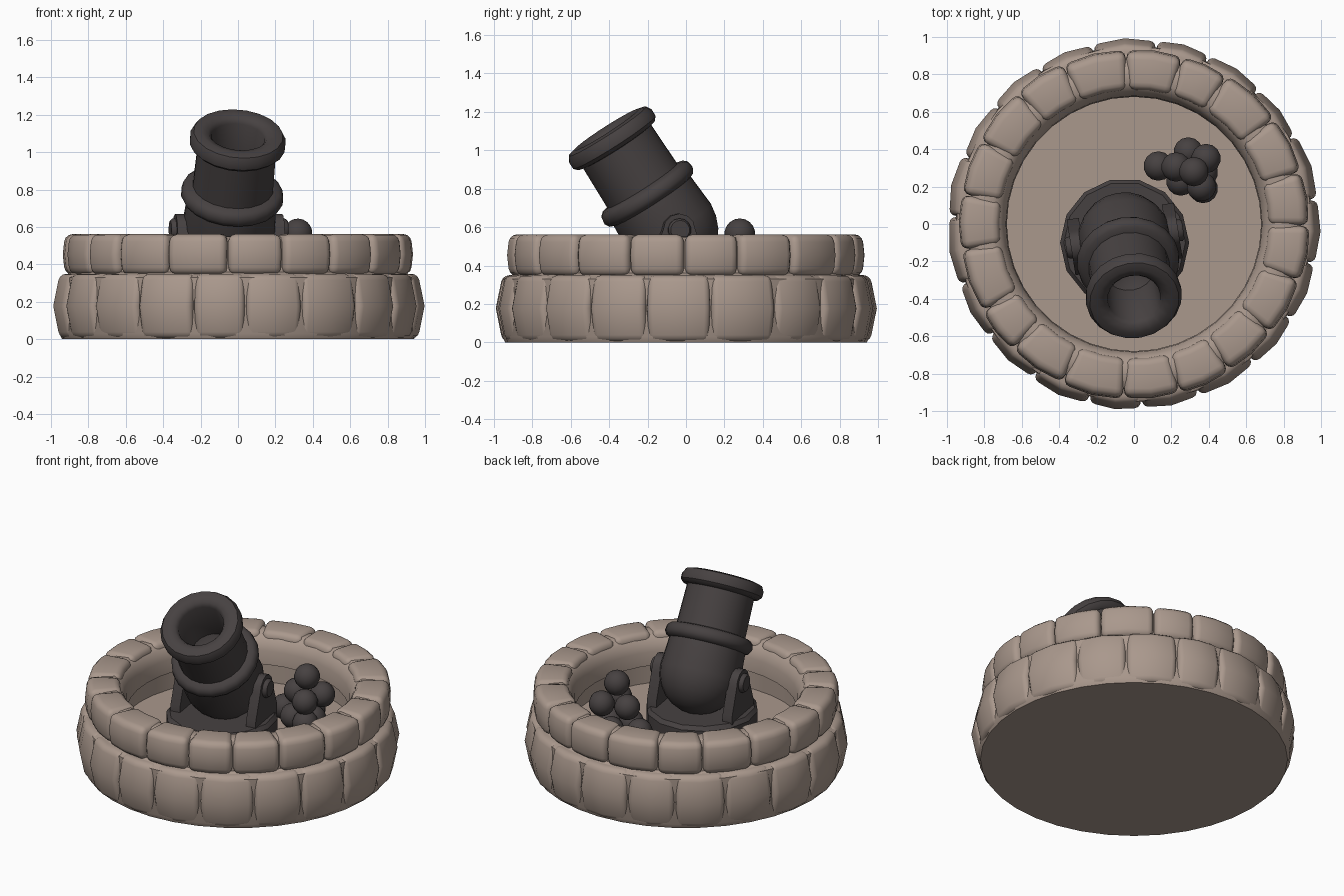
import bpy, bmesh, math, random
from mathutils import Matrix, Vector

if "Cube" in bpy.data.objects:
    bpy.data.objects.remove(bpy.data.objects["Cube"])

random.seed(4)


def material(name, rgb):
    m = bpy.data.materials.new(name)
    m.diffuse_color = (*rgb, 1)
    m.use_nodes = True
    m.node_tree.nodes["Principled BSDF"].inputs["Base Color"].default_value = m.diffuse_color
    return m


STONE = material("warm_stone", (0.40, 0.315, 0.265))
IRON = material("dark_iron", (0.062, 0.053, 0.053))


def finish(bm, name, mat, matrix=Matrix(), angle=40):
    bmesh.ops.remove_doubles(bm, verts=bm.verts, dist=1e-5)
    bmesh.ops.recalc_face_normals(bm, faces=bm.faces)
    me = bpy.data.meshes.new(name)
    bm.to_mesh(me)
    bm.free()
    me.materials.append(mat)
    me.transform(matrix)
    ob = bpy.data.objects.new(name, me)
    bpy.context.collection.objects.link(ob)
    bpy.ops.object.select_all(action='DESELECT')
    ob.select_set(True)
    bpy.context.view_layer.objects.active = ob
    bpy.ops.object.shade_smooth_by_angle(angle=math.radians(angle))
    return ob


def lathe(name, profile, sides, mat, matrix=Matrix(), angle=40):
    bm = bmesh.new()
    vs = [bm.verts.new((r, 0, z)) for r, z in profile]
    es = [bm.edges.new(p) for p in zip(vs, vs[1:])]
    bmesh.ops.spin(bm, geom=vs + es, axis=(0, 0, 1), cent=(0, 0, 0),
                   angle=math.tau, steps=sides, use_duplicate=False)
    return finish(bm, name, mat, matrix, angle)


def stone_ring(name, count, start, r_in, r_out, z0, z1, bulge, bevel):
    """Course of rounded blocks with slightly uneven widths."""
    joints = [start + (i + random.uniform(-.1, .1)) * math.tau / count for i in range(count)]
    joints.append(joints[0] + math.tau)
    whole = bmesh.new()
    tmp = bpy.data.meshes.new("tmp")
    for a0, a1 in zip(joints, joints[1:]):
        bm = bmesh.new()
        bmesh.ops.create_cube(bm, size=2)
        bmesh.ops.subdivide_edges(bm, edges=bm.edges, cuts=1, use_grid_fill=True)
        bm.normal_update()
        rim = [e for e in bm.edges if e.calc_face_angle(0) > 1]
        out = r_out + random.uniform(-.012, 0)
        for v in bm.verts:
            u, w, h = v.co
            t = (w + 1) / 2
            a = (a0 + a1) / 2 + u * ((a1 - a0) / 2 - .003)
            r = r_in + (out - r_in) * t - t * bulge * (.3 * u * u + h * h)
            v.co = (r * math.cos(a), r * math.sin(a), (z0 + z1) / 2 + h * (z1 - z0) / 2)
        bmesh.ops.recalc_face_normals(bm, faces=bm.faces)
        bm.normal_update()
        bmesh.ops.bevel(bm, geom=rim, offset=bevel, offset_type='OFFSET', segments=3,
                        profile=.5, affect='EDGES', clamp_overlap=True)
        bm.to_mesh(tmp)
        bm.free()
        whole.from_mesh(tmp)
    bpy.data.meshes.remove(tmp)
    return finish(whole, name, STONE)


# Stone emplacement: solid core with sunken floor, plus two courses of blocks
lathe("emplacement_core",
      [(0, 0), (.94, 0), (.955, .03), (.95, .33), (.89, .36), (.885, .52), (.84, .545),
       (.76, .55), (.71, .515), (.685, .45), (.68, .36), (.73, .34), (.73, .22), (0, .22)],
      36, STONE)
stone_ring("lower_stones", 19, math.radians(-86.6), .78, 1.0, .004, .35, .035, .035)
stone_ring("upper_stones", 19, math.radians(-95), .72, .945, .345, .562, .012, .04)

# Mortar: placed at the trunnion pivot, turned slightly
PIVOT = Vector((-.05, -.08, .585))
TURN = Matrix.Translation(PIVOT) @ Matrix.Rotation(math.radians(9), 4, 'Z')

# Barrel with rounded breech, two bands and an open bore
breech = [(.25 * math.sin(i * math.pi / 12), -.25 * math.cos(i * math.pi / 12)) for i in range(6)]
lathe("mortar_barrel",
      breech + [(.252, 0), (.24, .18), (.262, .19), (.276, .215), (.27, .25), (.25, .268),
                (.217, .275), (.212, .52), (.238, .525), (.257, .545), (.258, .58),
                (.24, .612), (.20, .622), (.16, .61), (.142, .585), (.135, .3), (0, .15)],
      20, IRON, TURN @ Matrix.Rotation(math.radians(33), 4, 'X'))

# Round bed plate under the mortar
lathe("bed_plate", [(0, .20), (.345, .20), (.345, .35), (.325, .375), (0, .375)], 14, IRON,
      Matrix.Translation((-.05, -.1, 0)), 30)


# Cheek brackets and trunnions, one per side
def cheek(side):
    arc = [(.085 * math.cos(math.radians(a)), .085 * math.sin(math.radians(a)))
           for a in range(0, 181, 30)]
    outline = [(-.15, -.23), (.15, -.23), (.15, -.17)] + arc + [(-.15, -.17)]
    bm = bmesh.new()
    face = bm.faces.new([bm.verts.new((side * .225, y, z)) for y, z in outline])
    ext = bmesh.ops.extrude_face_region(bm, geom=[face])["geom"]
    bmesh.ops.translate(bm, vec=(side * .065, 0, 0),
                        verts=[g for g in ext if isinstance(g, bmesh.types.BMVert)])
    label = "right" if side > 0 else "left"
    finish(bm, label + "_cheek", IRON, TURN)
    lathe(label + "_trunnion", [(0, .1), (.06, .1), (.06, .305), (.05, .317), (0, .317)], 14, IRON,
          TURN @ Matrix.Rotation(side * math.pi / 2, 4, 'Y'))


for s in (-1, 1):
    cheek(s)

# Stacked cannonballs
BALLS = [(.32, .28, .565), (.225, .305, .435), (.385, .35, .435), (.36, .20, .435),
         (.13, .31, .30), (.29, .385, .30), (.25, .23, .30), (.37, .275, .30), (.37, .19, .30)]
for i, co in enumerate(BALLS):
    bm = bmesh.new()
    bmesh.ops.create_uvsphere(bm, u_segments=14, v_segments=9, radius=.08)
    finish(bm, f"cannonball_{i + 1}", IRON, Matrix.Translation(co))
